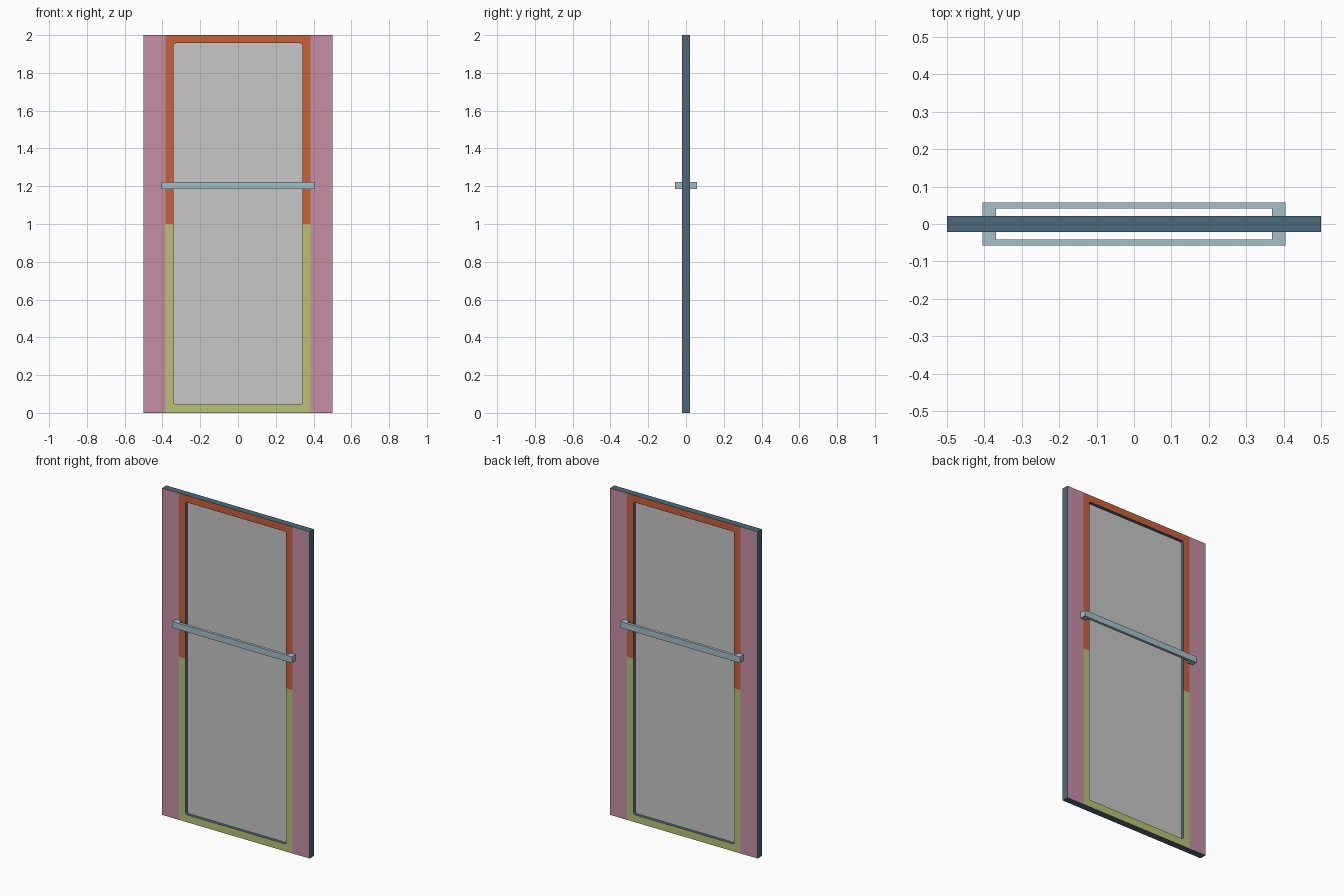
import bpy, bmesh, math

if "Cube" in bpy.data.objects:
    bpy.data.objects.remove(bpy.data.objects["Cube"])


def srgb(r, g, b):
    def lin(c):
        c /= 255
        return c / 12.92 if c <= 0.04045 else ((c + 0.055) / 1.055) ** 2.4
    return (lin(r), lin(g), lin(b), 1)


def material(name, *rgb):
    m = bpy.data.materials.new(name)
    m.diffuse_color = srgb(*rgb)
    m.use_nodes = True
    m.node_tree.nodes["Principled BSDF"].inputs["Base Color"].default_value = m.diffuse_color
    return m


pink = material("pink stile", 198, 143, 166)
orange = material("orange trim", 200, 98, 60)
lime = material("lime trim", 184, 194, 118)
slate = material("slate edge", 76, 105, 123)
grey = material("grey glass", 200, 198, 198)
blue = material("pale blue bar", 164, 192, 200)


def sheet(name, polys, mats, thickness, rim=0):
    """Weld flat polygons (points, material slot) into one sheet and thicken it."""
    bm = bmesh.new()
    for pts, slot in polys:
        bm.faces.new([bm.verts.new(p) for p in pts]).material_index = slot
    bmesh.ops.remove_doubles(bm, verts=bm.verts, dist=0.0001)
    bmesh.ops.recalc_face_normals(bm, faces=bm.faces)
    me = bpy.data.meshes.new(name)
    bm.to_mesh(me)
    bm.free()
    for m in mats:
        me.materials.append(m)
    ob = bpy.data.objects.new(name, me)
    bpy.context.collection.objects.link(ob)
    mod = ob.modifiers.new("thickness", 'SOLIDIFY')
    mod.thickness = thickness
    mod.offset = 0
    mod.material_offset_rim = rim
    return ob


W, H, MID = 0.5, 2.0, 1.0        # door half width, height, colour change
TRIM, OPEN = 0.385, 0.341        # outer and inner edge of the trim
LOW, HIGH, R = 0.045, 1.957, 0.012


def u_trim(edge, inner):
    """U-shaped trim from the door edge to mid height, rounded inner corners."""
    s = 1 if inner > edge else -1
    side = [(OPEN, MID)]
    for i in range(4):
        a = math.radians(30 * i)
        side.append((OPEN - R + R * math.cos(a), inner + s * (R - R * math.sin(a))))
    pts = [(TRIM, edge), (TRIM, MID)] + side
    pts += [(-x, z) for x, z in reversed(pts)]
    return [(x, 0, z) for x, z in pts]


# Door leaf: pink stiles, orange upper trim, lime lower trim, slate edges
polys = [([(s * x, 0, z) for x, z in
           ((TRIM, 0), (W, 0), (W, H), (TRIM, H), (TRIM, MID))], 0) for s in (-1, 1)]
polys += [(u_trim(H, HIGH), 1), (u_trim(0, LOW), 2)]
sheet("door_frame", polys, [pink, orange, lime, slate], 0.042, rim=3)

# Recessed pane
sheet("glass_pane", [([(-OPEN, 0, LOW), (OPEN, 0, LOW), (OPEN, 0, HIGH), (-OPEN, 0, HIGH)], 0)],
      [grey], 0.004)

# Push bar: a rectangular loop running through the door on both sides
outer = [(-0.405, -0.058), (0.405, -0.058), (0.405, 0.058), (-0.405, 0.058)]
inner = [(-0.368, -0.041), (0.368, -0.041), (0.368, 0.041), (-0.368, 0.041)]
ring = []
for i in range(4):
    j = (i + 1) % 4
    ring.append(([(x, y, 0) for x, y in (outer[i], outer[j], inner[j], inner[i])], 0))
bar = sheet("push_bar", ring, [blue], 0.038)
bar.location.z = 1.204
